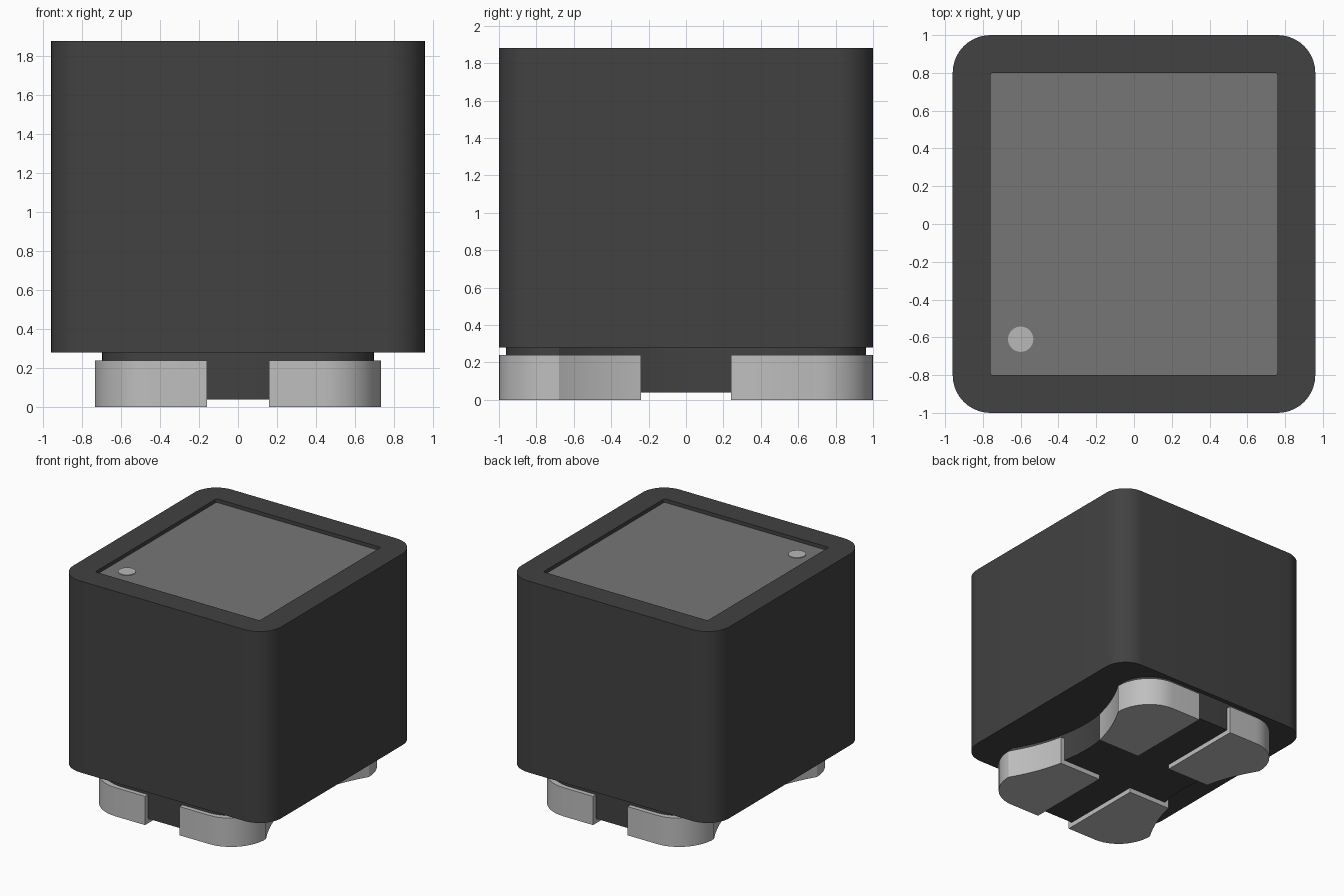
import bpy, bmesh, math

cube = bpy.data.objects.get("Cube")
if cube:
    bpy.data.objects.remove(cube, do_unlink=True)


def material(name, value):
    m = bpy.data.materials.new(name)
    m.use_nodes = True
    col = (value, value, value, 1)
    m.diffuse_color = col
    bsdf = next(n for n in m.node_tree.nodes if n.type == 'BSDF_PRINCIPLED')
    bsdf.inputs["Base Color"].default_value = col
    bsdf.inputs["Roughness"].default_value = 0.6
    return m


CHARCOAL = material("charcoal plastic", 0.054)
GREY = material("grey panel", 0.18)
SILVER = material("silver metal", 0.52)
LIGHT = material("light grey mark", 0.48)


def loft(name, rings, mats, cap_mat=0):
    """Join a stack of (outline, z) rings into a closed solid."""
    bm = bmesh.new()
    loops = [[bm.verts.new((x, y, z)) for x, y in pts] for pts, z in rings]
    for a, b in zip(loops, loops[1:]):
        for i in range(len(a)):
            j = (i + 1) % len(a)
            bm.faces.new((a[i], a[j], b[j], b[i]))
    bm.faces.new(loops[0][::-1])
    bm.faces.new(loops[-1]).material_index = cap_mat
    bmesh.ops.recalc_face_normals(bm, faces=bm.faces)
    mesh = bpy.data.meshes.new(name)
    bm.to_mesh(mesh)
    bm.free()
    for m in mats:
        mesh.materials.append(m)
    ob = bpy.data.objects.new(name, mesh)
    bpy.context.collection.objects.link(ob)
    bpy.ops.object.select_all(action='DESELECT')
    ob.select_set(True)
    bpy.context.view_layer.objects.active = ob
    bpy.ops.object.shade_smooth_by_angle(angle=math.radians(30))
    return ob


def rounded_rect(hx, hy, r, steps=10):
    pts = []
    for k, (sx, sy) in enumerate([(1, 1), (-1, 1), (-1, -1), (1, -1)]):
        for i in range(steps + 1):
            a = math.pi / 2 * (k + i / steps)
            pts.append((sx * (hx - r) + r * math.cos(a),
                        sy * (hy - r) + r * math.sin(a)))
    return pts


def waisted_edge(y_start, inset=0.0, steps=12):
    """Quarter outline: concave flank, then a rounded corner to the end face."""
    y_cusp = 0.68
    pts = []
    for i in range(steps + 1):
        y = y_start + (y_cusp - y_start) * i / steps
        pts.append((0.535 + 0.433 * y * y - inset, y))
    for i in range(1, steps + 1):
        a = math.pi / 2 * i / steps
        pts.append((0.435 + 0.30 * math.cos(a) - inset,
                    y_cusp + (0.32 - inset) * math.sin(a)))
    return pts


# Housing with a shallow recessed top panel
outer = rounded_rect(0.96, 1.0, 0.20)
inner = rounded_rect(0.76, 0.80, 0.015)
loft("housing", [(outer, 0.28), (outer, 1.88), (inner, 1.88), (inner, 1.85)],
     [CHARCOAL, GREY], cap_mat=1)

# Orientation dot on the panel
dot = [(-0.60 + 0.067 * math.cos(t * math.pi / 16),
        -0.61 + 0.067 * math.sin(t * math.pi / 16)) for t in range(32)]
loft("orientation_dot", [(dot, 1.848), (dot, 1.855)], [LIGHT])

# Waisted base under the housing
q = waisted_edge(0.0, 0.037)
half = q + [(-x, y) for x, y in reversed(q)]
base = half + [(-x, -y) for x, y in half[1:-1]]
base.insert(len(half), (-q[0][0], -0.02))
loft("base", [(base, 0.04), (base, 0.282)], [CHARCOAL])

# Four metal contact pads wrapped around the base corners
pad = waisted_edge(0.24) + [(0.16, 1.0), (0.16, 0.24)]
for sx, side in ((1, "left"), (-1, "right")):
    for sy, end in ((-1, "front"), (1, "back")):
        pts = [(sx * x, sy * y) for x, y in pad]
        loft(f"{end}_{side}_contact_pad", [(pts, 0.0), (pts, 0.24)], [SILVER])
